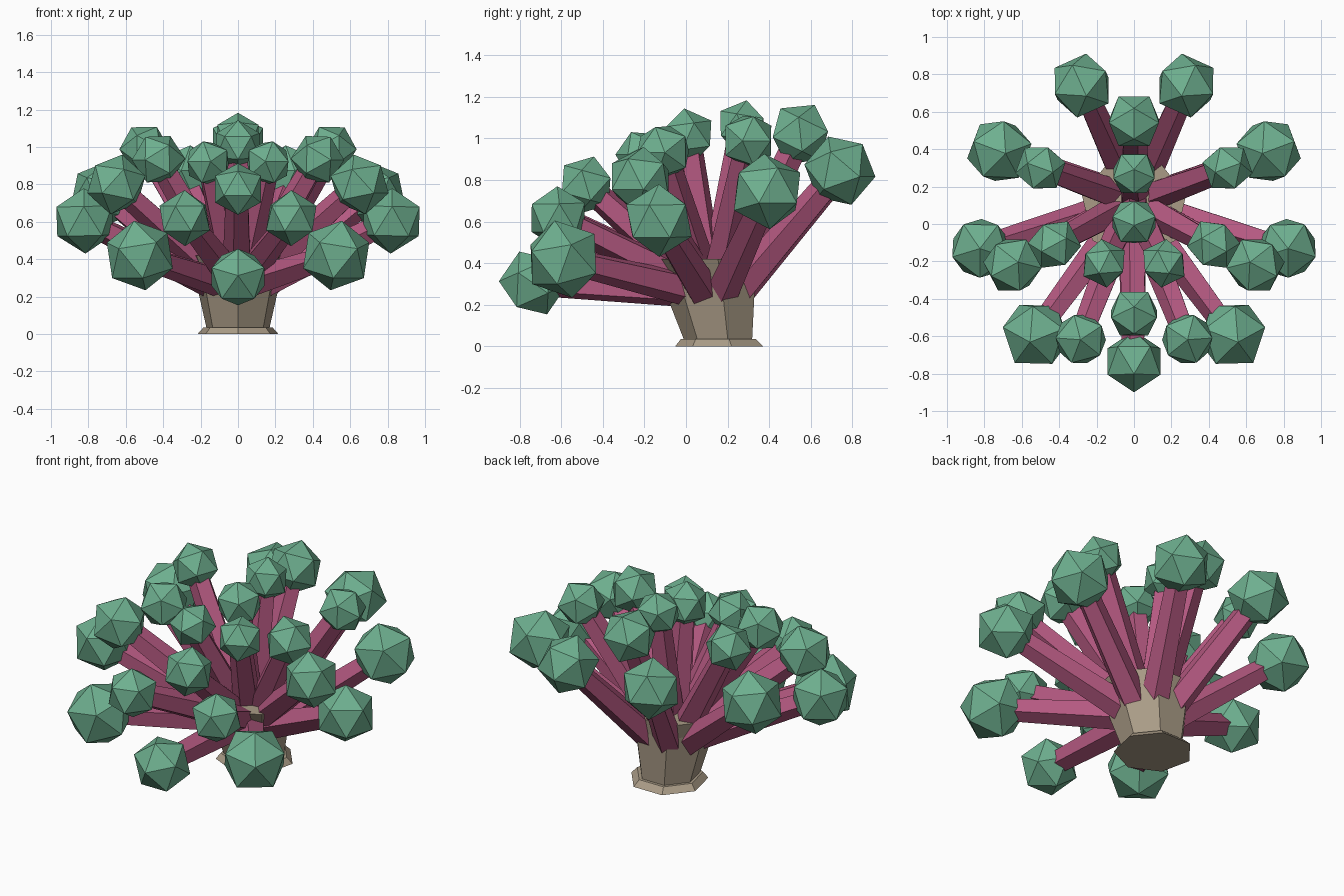
import bpy
import bmesh
import math
from mathutils import Matrix, Vector

if "Cube" in bpy.data.objects:
    bpy.data.objects.remove(bpy.data.objects["Cube"], do_unlink=True)


def make_material(name, rgb):
    mat = bpy.data.materials.new(name)
    mat.use_nodes = True
    mat.diffuse_color = (*rgb, 1)
    mat.node_tree.nodes["Principled BSDF"].inputs["Base Color"].default_value = (*rgb, 1)
    return mat


GREEN = make_material("leaf green", (0.155, 0.43, 0.275))
PINK = make_material("branch pink", (0.46, 0.10, 0.22))
TAN = make_material("trunk tan", (0.40, 0.33, 0.24))


def finish(bm, name, mat):
    mesh = bpy.data.meshes.new(name)
    bmesh.ops.recalc_face_normals(bm, faces=bm.faces)
    bm.to_mesh(mesh)
    bm.free()
    mesh.materials.append(mat)
    obj = bpy.data.objects.new(name, mesh)
    bpy.context.collection.objects.link(obj)


def loft(name, rings, mat, sides=7):
    """Stack of polygon rings given as (z, centre y, radius), one corner to the front."""
    bm = bmesh.new()
    loops = []
    for z, cy, r in rings:
        angles = [math.tau * i / sides - math.pi / 2 for i in range(sides)]
        loops.append([bm.verts.new((r * math.cos(a), cy + r * math.sin(a), z)) for a in angles])
    for low, high in zip(loops, loops[1:]):
        for i in range(sides):
            j = (i + 1) % sides
            bm.faces.new((low[i], low[j], high[j], high[i]))
    bm.faces.new(loops[0][::-1])
    bm.faces.new(loops[-1])
    finish(bm, name, mat)


def frame(origin, direction):
    """Matrix whose z axis follows the branch and whose x axis leans upward."""
    z = direction.normalized()
    y = z.cross(Vector((0, 0, 1))).normalized()
    x = y.cross(z)
    return Matrix.Translation(origin) @ Matrix((x, y, z)).transposed().to_4x4()


def branch_and_leaf(tag, centre, radius):
    root = Vector((0, 0.12, 0.19 - 0.1 * centre.y))
    axis = centre - root
    # tapered branch
    bm = bmesh.new()
    bmesh.ops.create_cone(bm, cap_ends=True, segments=5, radius1=0.088, radius2=0.064,
                          depth=axis.length, matrix=frame((root + centre) / 2, axis))
    finish(bm, "branch_" + tag, PINK)
    # faceted leaf ball, one corner pointing outward
    bm = bmesh.new()
    bmesh.ops.create_icosphere(bm, subdivisions=1, radius=radius, matrix=frame(centre, axis))
    finish(bm, "leaf_ball_" + tag, GREEN)


# Trunk and foot
loft("foot", [(0, 0.17, 0.222), (0.035, 0.165, 0.19)], TAN)
loft("trunk", [(0.03, 0.163, 0.172), (0.33, 0.115, 0.242), (0.42, 0.09, 0.285)], TAN)

# Branches on the centre line: y, z, leaf radius
middle = {"back": (0.55, 1.02, 0.157), "top_back": (0.27, 1.055, 0.13),
          "top": (0.01, 1.01, 0.135), "front_high": (-0.48, 0.775, 0.143),
          "front_low": (-0.735, 0.305, 0.165)}
for tag, (y, z, r) in middle.items():
    branch_and_leaf(tag, Vector((0, y, z)), r)

# Mirrored branches: x, y, z, leaf radius
pairs = {"rear": (0.28, 0.74, 0.845, 0.175), "rear_side": (0.72, 0.39, 0.745, 0.185),
         "rear_upper": (0.5, 0.3, 0.99, 0.137), "side": (0.82, -0.13, 0.605, 0.175),
         "side_mid": (0.65, -0.22, 0.8, 0.163), "side_upper": (0.425, -0.11, 0.935, 0.143),
         "inner_front": (0.16, -0.21, 0.915, 0.13), "front_corner": (0.525, -0.59, 0.42, 0.193),
         "front_mid": (0.285, -0.615, 0.62, 0.15)}
for tag, (x, y, z, r) in pairs.items():
    for side, s in (("left", 1), ("right", -1)):
        branch_and_leaf(tag + "_" + side, Vector((s * x, y, z)), r)
